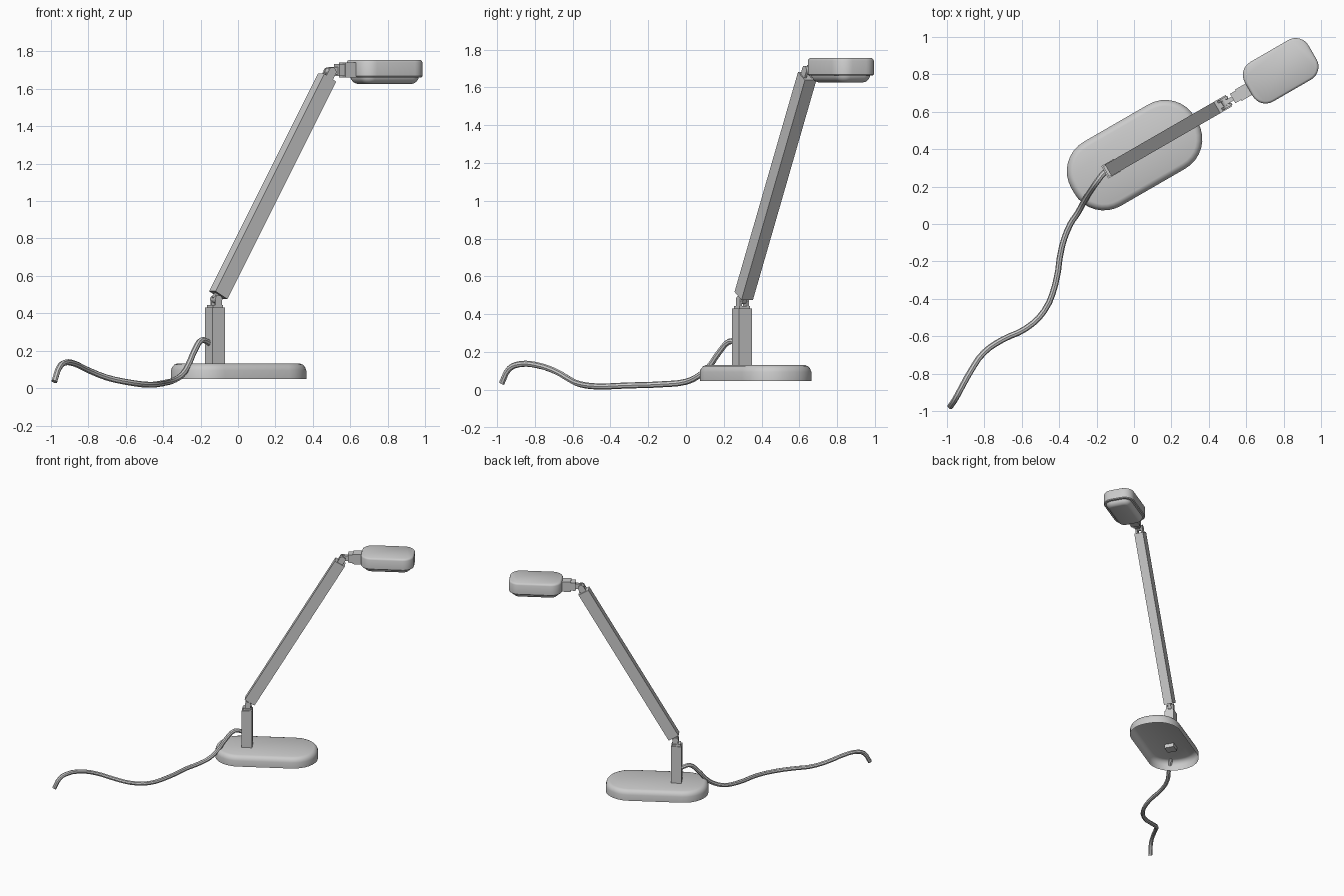
import bpy, bmesh
from math import radians, cos, sin, pi
from mathutils import Matrix, Vector

if "Cube" in bpy.data.objects:
    bpy.data.objects.remove(bpy.data.objects["Cube"])

# The lamp lies in a vertical plane turned 30 degrees; local x runs along it
FRAME = Matrix.Translation((0.003, 0.368, 0)) @ Matrix.Rotation(radians(30), 4, 'Z')


def finish(name, bm, matrix=None, smooth=False):
    bm.transform(FRAME @ (matrix or Matrix()))
    me = bpy.data.meshes.new(name)
    bm.to_mesh(me)
    bm.free()
    ob = bpy.data.objects.new(name, me)
    bpy.context.collection.objects.link(ob)
    if smooth:
        shade(ob)
    return ob


def shade(ob):
    bpy.ops.object.select_all(action='DESELECT')
    ob.select_set(True)
    bpy.context.view_layer.objects.active = ob
    bpy.ops.object.shade_smooth_by_angle(angle=radians(35))


def box(name, center, size, tilt=0.0):
    bm = bmesh.new()
    bmesh.ops.create_cube(bm, size=1)
    m = Matrix.Translation(center) @ Matrix.Rotation(tilt, 4, 'Y') @ Matrix.Diagonal((*size, 1))
    return finish(name, bm, m)


def pin(name, center, radius, width):
    bm = bmesh.new()
    bmesh.ops.create_cone(bm, cap_ends=True, segments=20, radius1=radius, radius2=radius, depth=width)
    return finish(name, bm, Matrix.Translation(center) @ Matrix.Rotation(pi / 2, 4, 'X'), True)


def rounded_ring(a, b, r, inset, n=8):
    pts = []
    for k, (sx, sy) in enumerate(((1, 1), (-1, 1), (-1, -1), (1, -1))):
        for i in range(n + 1):
            t = (k + i / n) * pi / 2
            pts.append((sx * (a - r) + (r - inset) * cos(t), sy * (b - r) + (r - inset) * sin(t)))
    return pts


def loft(name, cx, a, b, r, profile, cap_bottom):
    # Rounded rectangle stacked through (inset, z) steps
    bm = bmesh.new()
    rings = [[bm.verts.new((cx + x, y, z)) for x, y in rounded_ring(a, b, r, inset)]
             for inset, z in profile]
    for lo, hi in zip(rings, rings[1:]):
        for i in range(len(lo)):
            j = (i + 1) % len(lo)
            bm.faces.new((lo[i], lo[j], hi[j], hi[i]))
    bm.faces.new(rings[-1])
    if cap_bottom:
        bm.faces.new(rings[0][::-1])
    return finish(name, bm, None, True)


# Base: shell open underneath
loft("base", 0, 0.381, 0.198, 0.182,
     [(0, 0.048), (0, 0.095), (0.006, 0.112), (0.018, 0.125), (0.033, 0.131)], False)

# Post and its cap
PX = -0.145
box("post", (PX, 0, 0.265), (0.077, 0.077, 0.33))
box("post_cap", (PX, 0, 0.437), (0.062, 0.062, 0.016))

# Arm, rising at 60 degrees
LOW, HIGH = Vector((-0.125, 0, 0.497)), Vector((0.546, 0, 1.66))
TILT = radians(30)
AXIS = (HIGH - LOW).normalized()
box("arm", (LOW + HIGH) / 2, (0.085, 0.07, (HIGH - LOW).length), TILT)

# Lower hinge: forked lugs on the post, tongue on the arm
H1 = LOW - AXIS * 0.026
for side in (-1, 1):
    box("lower_hinge_lug", (H1.x, side * 0.021, 0.459), (0.04, 0.013, 0.035))
    pin("lower_hinge_disc", (H1.x, side * 0.021, H1.z), 0.022, 0.013)
box("lower_hinge_tongue", LOW - AXIS * 0.008, (0.042, 0.022, 0.04), TILT)
pin("lower_hinge_pin", H1, 0.021, 0.026)

# Upper hinge: forked lugs on the arm, tongue on the neck
H2 = HIGH + AXIS * 0.035
for side in (-1, 1):
    box("upper_hinge_lug", (*(HIGH + AXIS * 0.014).xy + Vector((0, side * 0.022)), HIGH.z + AXIS.z * 0.014),
        (0.045, 0.013, 0.045), TILT)
    pin("upper_hinge_disc", (H2.x, side * 0.022, H2.z), 0.024, 0.013)
pin("upper_hinge_pin", H2, 0.021, 0.03)
box("upper_hinge_tongue", (0.595, 0, 1.697), (0.065, 0.024, 0.042))
box("neck", (0.628, 0, 1.702), (0.045, 0.058, 0.064))
box("neck_sleeve", (0.686, 0, 1.702), (0.09, 0.07, 0.08))

# Lamp head and lens bulging below it
HX = 0.902
loft("lamp_head", HX, 0.197, 0.122, 0.08,
     [(0.006, 1.662), (0, 1.668), (0, 1.742), (0.004, 1.75), (0.012, 1.755)], True)
loft("lens", HX, 0.197, 0.122, 0.08,
     [(0.055, 1.627), (0.042, 1.631), (0.03, 1.641), (0.021, 1.655), (0.02, 1.667)], True)

# Power cable
path = [(-0.145, 0.285, 0.235), (-0.168, 0.265, 0.25), (-0.195, 0.23, 0.256), (-0.23, 0.18, 0.205),
        (-0.27, 0.115, 0.115), (-0.30, 0.06, 0.07), (-0.34, 0, 0.043), (-0.385, -0.12, 0.03),
        (-0.42, -0.32, 0.023), (-0.48, -0.465, 0.018), (-0.58, -0.56, 0.03), (-0.70, -0.617, 0.056),
        (-0.805, -0.69, 0.098), (-0.875, -0.79, 0.131), (-0.925, -0.88, 0.136),
        (-0.955, -0.935, 0.112), (-0.982, -0.975, 0.035)]
cu = bpy.data.curves.new("power_cable", 'CURVE')
cu.dimensions = '3D'
cu.bevel_depth = 0.016
cu.bevel_resolution = 2
cu.resolution_u = 3
cu.use_fill_caps = True
sp = cu.splines.new('BEZIER')
sp.bezier_points.add(len(path) - 1)
for p, co in zip(sp.bezier_points, path):
    p.co = co
    p.handle_left_type = p.handle_right_type = 'AUTO'
cable = bpy.data.objects.new("power_cable", cu)
bpy.context.collection.objects.link(cable)
bpy.ops.object.select_all(action='DESELECT')
cable.select_set(True)
bpy.context.view_layer.objects.active = cable
bpy.ops.object.convert(target='MESH')
shade(bpy.context.view_layer.objects.active)
